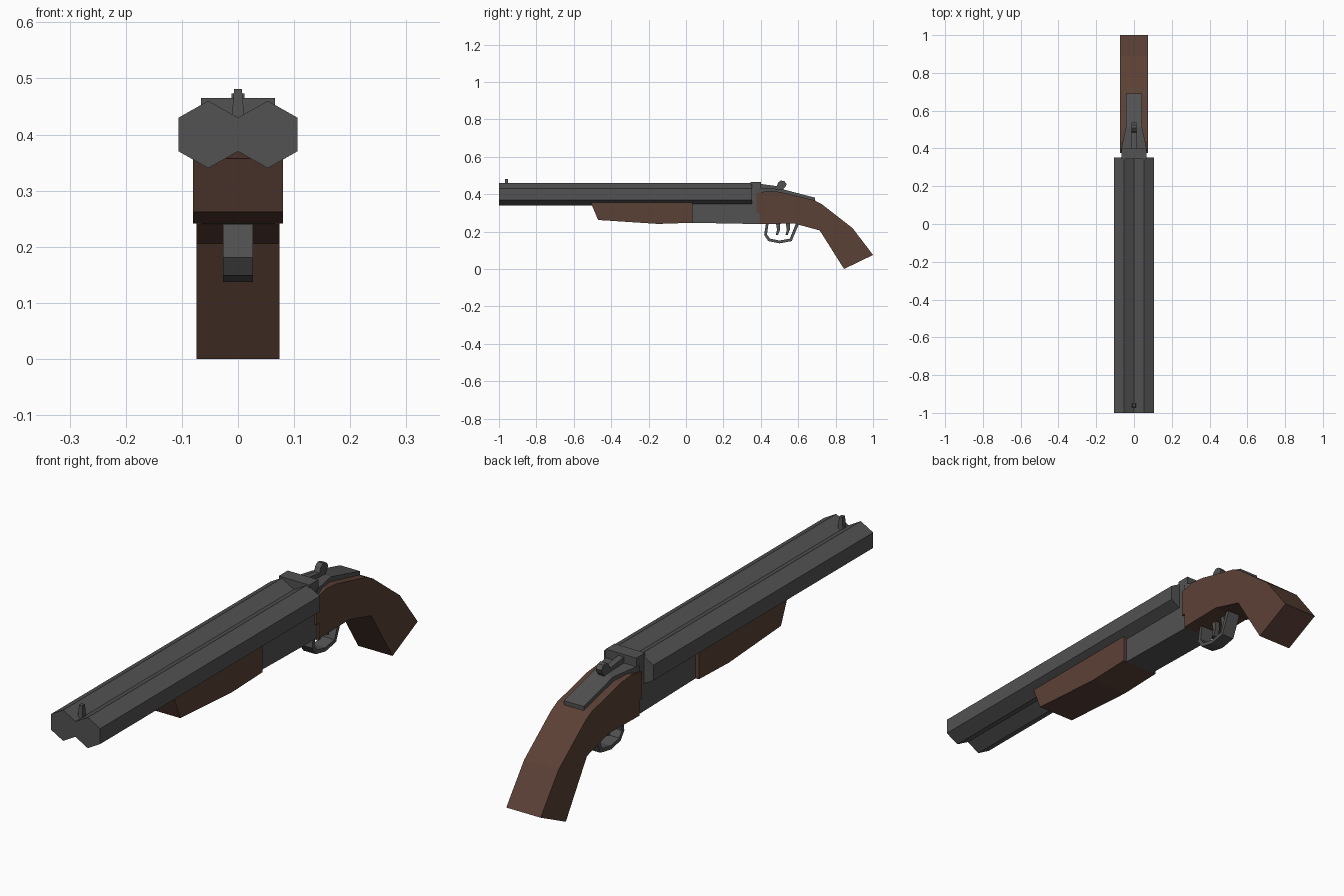
import bpy, bmesh, math

if "Cube" in bpy.data.objects:
    bpy.data.objects.remove(bpy.data.objects["Cube"])


def material(name, color):
    m = bpy.data.materials.new(name)
    m.diffuse_color = (*color, 1)
    m.use_nodes = True
    m.node_tree.nodes["Principled BSDF"].inputs["Base Color"].default_value = m.diffuse_color
    return m


steel = material("dark_steel", (0.085, 0.085, 0.085))
wood = material("brown_wood", (0.105, 0.052, 0.037))


def loft(name, rings, mat):
    """Join equal-length rings of points and cap both ends."""
    bm = bmesh.new()
    rows = [[bm.verts.new(p) for p in ring] for ring in rings]
    n = len(rows[0])
    for a, b in zip(rows, rows[1:]):
        for i in range(n):
            j = (i + 1) % n
            bm.faces.new((a[i], a[j], b[j], b[i]))
    bm.faces.new(rows[0])
    bm.faces.new(rows[-1])
    bmesh.ops.recalc_face_normals(bm, faces=bm.faces)
    me = bpy.data.meshes.new(name)
    bm.to_mesh(me)
    bm.free()
    me.materials.append(mat)
    ob = bpy.data.objects.new(name, me)
    bpy.context.collection.objects.link(ob)
    return ob


def side_profile(name, pts, half, mat):
    """Extrude a (y, z) outline across x."""
    return loft(name, [[(x, y, z) for y, z in pts] for x in (-half, half)], mat)


# Twin hexagonal barrels
for side, label in ((-1, "left"), (1, "right")):
    rings = [[(side * 0.053 + 0.0612 * math.sin(math.radians(60 * k)), y,
               0.40 + 0.06 * math.cos(math.radians(60 * k))) for k in range(6)]
             for y in (-1.0, 0.352)]
    loft(label + "_barrel", rings, steel)

# Front sight, tapering upwards
loft("front_sight", [[(sx * w, -0.96 + sy * d, z) for sx, sy in
                      ((-1, -1), (1, -1), (1, 1), (-1, 1))]
                     for w, d, z in ((0.012, 0.011, 0.42), (0.007, 0.008, 0.481))], steel)

# Receiver with raised breech
side_profile("receiver", [(0.03, 0.247), (0.40, 0.24), (0.40, 0.465), (0.345, 0.465),
                          (0.345, 0.36), (0.03, 0.36)], 0.066, steel)

# Wooden fore-end
side_profile("fore_end", [(-0.51, 0.357), (-0.47, 0.262), (-0.15, 0.241), (0.035, 0.247),
                          (0.035, 0.37), (-0.40, 0.37)], 0.08, wood)

# Curved pistol grip
side_profile("grip", [(0.376, 0.405), (0.44, 0.418), (0.50, 0.412), (0.685, 0.368),
                      (0.725, 0.347), (0.89, 0.219), (1.0, 0.075), (0.845, 0.0),
                      (0.715, 0.206), (0.58, 0.243), (0.392, 0.24), (0.392, 0.30),
                      (0.376, 0.30)], 0.074, wood)

# Tang plate lying on top of the grip
loft("tang_plate", [[(-w, y, lo), (w, y, lo), (w, y, hi), (-w, y, hi)] for y, w, lo, hi in
                    ((0.385, 0.07, 0.39, 0.432), (0.51, 0.043, 0.39, 0.428),
                     (0.69, 0.043, 0.355, 0.381))], steel)

# Opening lever with thumb knob
side_profile("top_lever", [(0.39, 0.456), (0.485, 0.443), (0.493, 0.463), (0.507, 0.473),
                           (0.525, 0.470), (0.538, 0.455), (0.532, 0.440), (0.515, 0.42),
                           (0.39, 0.42)], 0.012, steel)

# Trigger guard strap: outer path and the inner path back again
outer = [(0.428, 0.25), (0.418, 0.181), (0.44, 0.149), (0.50, 0.137), (0.565, 0.149), (0.608, 0.25)]
inner = [(0.590, 0.25), (0.555, 0.162), (0.50, 0.152), (0.449, 0.162), (0.433, 0.185), (0.442, 0.25)]
side_profile("trigger_guard", outer + inner, 0.027, steel)

# Two curved triggers
for y, label in ((0.0, "front"), (0.052, "rear")):
    curve = [(0.480, 0.25), (0.487, 0.21), (0.480, 0.182),
             (0.492, 0.182), (0.503, 0.21), (0.503, 0.25)]
    side_profile(label + "_trigger", [(py + y, z) for py, z in curve], 0.01, steel)
